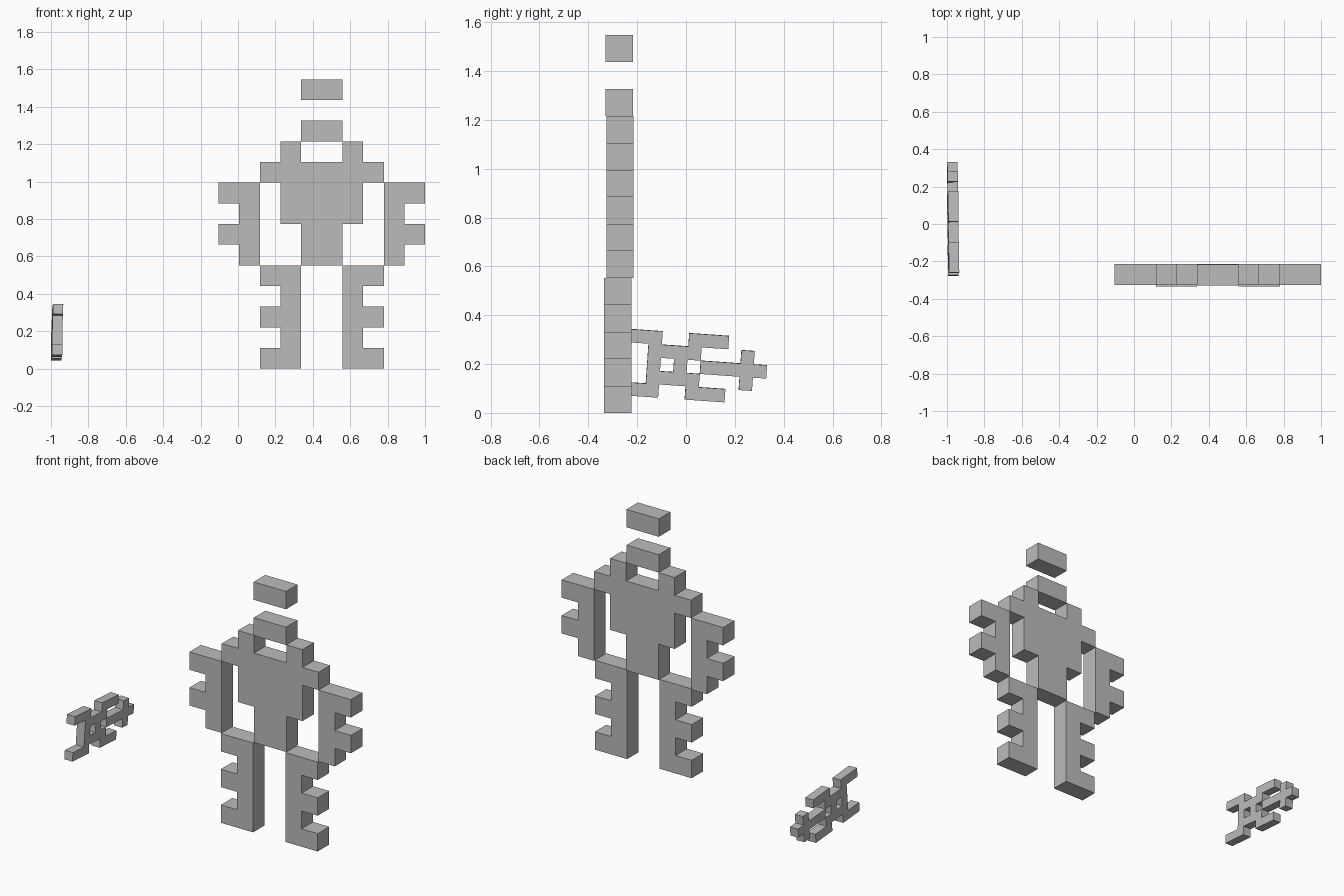
import bpy, bmesh
from mathutils import Matrix, Vector

if "Cube" in bpy.data.objects:
    bpy.data.objects.remove(bpy.data.objects["Cube"])

grey = bpy.data.materials.new("plain_grey")
grey.diffuse_color = (0.5, 0.5, 0.5, 1)
grey.use_nodes = True
grey.node_tree.nodes["Principled BSDF"].inputs["Base Color"].default_value = grey.diffuse_color


def pixel_part(name, rows, cell, depth, origin):
    """Solid from a pixel pattern (rows top to bottom) in the XZ plane.
    origin = lower left corner, centred in depth."""
    bm = bmesh.new()
    n = len(rows)
    verts = {}

    def vert(i, k):
        if (i, k) not in verts:
            verts[i, k] = bm.verts.new((i * cell, -depth / 2, k * cell))
        return verts[i, k]

    for r, row in enumerate(rows):
        k = n - 1 - r
        for i, ch in enumerate(row):
            if ch == "#":
                bm.faces.new([vert(i, k), vert(i + 1, k),
                              vert(i + 1, k + 1), vert(i, k + 1)])
    # give the pattern thickness, keeping the front cap
    ret = bmesh.ops.extrude_face_region(bm, geom=bm.faces[:], use_keep_orig=True)
    bmesh.ops.translate(bm, vec=(0, depth, 0),
                        verts=[g for g in ret["geom"] if isinstance(g, bmesh.types.BMVert)])
    bmesh.ops.recalc_face_normals(bm, faces=bm.faces[:])
    # merge the pixels into clean flat faces
    bmesh.ops.dissolve_limit(bm, angle_limit=0.01, verts=bm.verts[:], edges=bm.edges[:])
    me = bpy.data.meshes.new(name)
    bm.to_mesh(me)
    bm.free()
    me.materials.append(grey)
    ob = bpy.data.objects.new(name, me)
    ob.location = origin
    bpy.context.collection.objects.link(ob)
    return ob


def flip(rows):
    return [r[::-1] for r in rows]


C = 0.1105            # large pixel size
X0 = -0.104           # left edge of the large figure
D = 0.112             # thickness of the large figure


def big(name, rows, col, row, y):
    pixel_part(name, rows, C, D, (X0 + col * C, y, row * C))


# legs with three side spikes
leg = ["##", ".#", "##", ".#", "##"]
big("left_leg", leg, 2, 0, -0.279)
big("right_leg", flip(leg), 6, 0, -0.279)

# arms with two side spikes
arm = ["##", ".#", "##", ".#"]
big("left_arm", arm, 0, 5, -0.27)
big("right_arm", flip(arm), 8, 5, -0.27)

# torso with shoulders and neck
big("torso", [".#..#.", "######", ".####.", ".####.", "..##..", "..##.."], 2, 5, -0.27)

# head and floating block above it
big("head", ["##"], 4, 11, -0.273)
big("floating_block", ["##"], 4, 13, -0.273)

# small figure lying sideways, slightly tilted
S = 0.0545
small = pixel_part("small_figure", [
    "###..###...",
    "..####...#.",
    "..#.#.#####",
    "..####...#.",
    "###..###..."], S, 0.055, (0, 0, 0))
small.data.transform(Matrix.Translation(Vector((-5.5 * S, 0, -2.5 * S))))
small.data.transform(Matrix.Rotation(1.5708, 4, "Z"))      # length now along Y
small.data.transform(Matrix.Rotation(-0.07, 4, "X"))
small.data.transform(Matrix.Rotation(0.02, 4, "Y"))
small.data.transform(Matrix.Rotation(0.011, 4, "Z"))
small.location = (-0.968, 0.031, 0.189)
